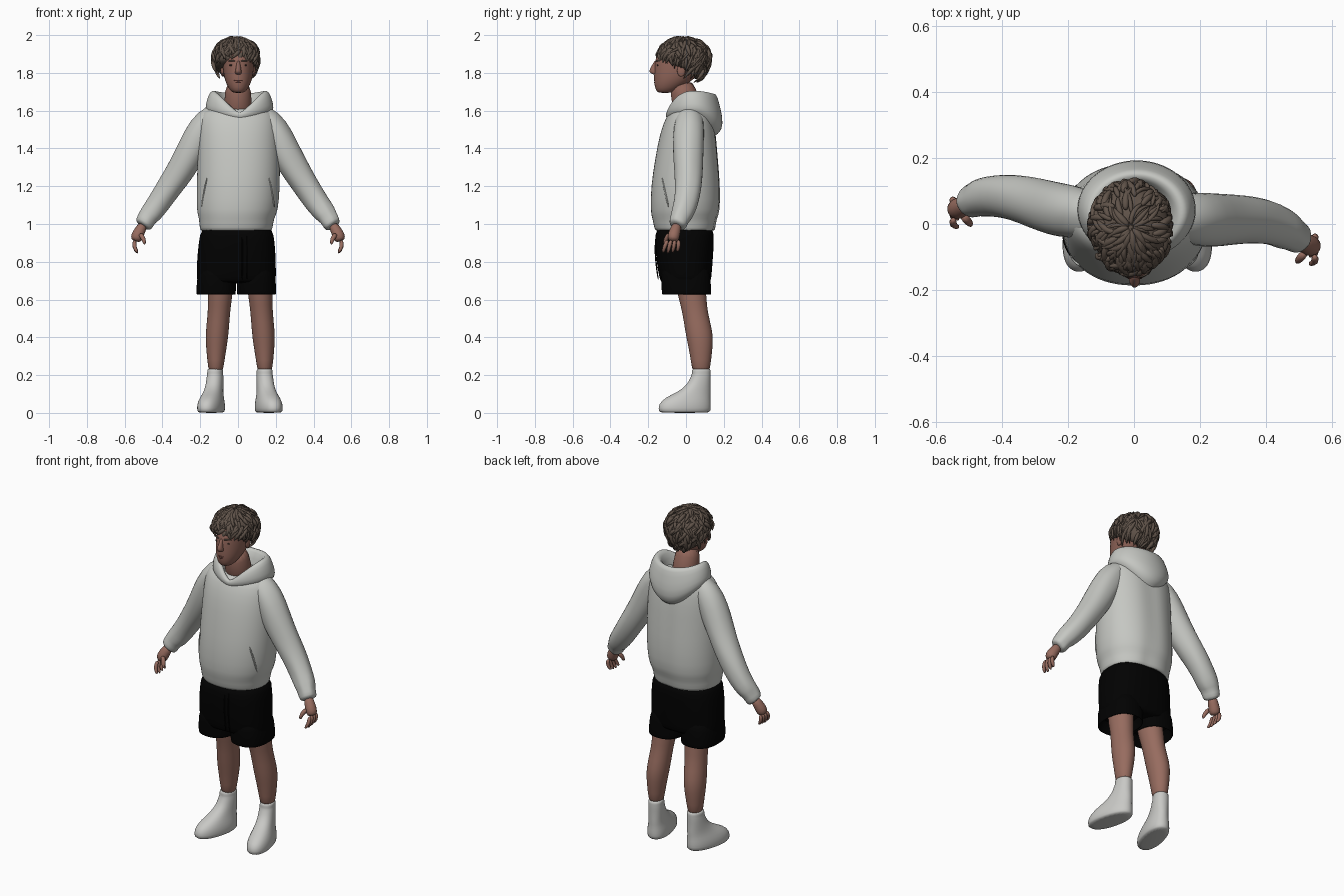
import bpy, bmesh, math, random
from mathutils import Vector

random.seed(4)
old = bpy.data.objects.get("Cube")
if old:
    bpy.data.objects.remove(old)


def material(name, rgb):
    m = bpy.data.materials.new(name)
    m.use_nodes = True
    m.diffuse_color = (*rgb, 1)
    node = m.node_tree.nodes["Principled BSDF"]
    node.inputs["Base Color"].default_value = (*rgb, 1)
    node.inputs["Roughness"].default_value = 0.8
    return m


FABRIC = material("hoodie_grey", (0.56, 0.57, 0.54))
SOCK = material("sock_white", (0.58, 0.58, 0.56))
BLACK = material("shorts_black", (0.0005, 0.0005, 0.0005))
SKIN = material("skin", (0.31, 0.15, 0.115))
FACE = material("face_skin", (0.28, 0.13, 0.1))
LIP = material("lip", (0.22, 0.085, 0.07))
HAIR = material("hair_brown", (0.115, 0.085, 0.066))
DARK = material("eye_dark", (0.04, 0.025, 0.02))


def loft(name, rings, mat, caps=True):
    """Skin a list of point rings (several lists of rings may share one mesh)."""
    groups = rings if isinstance(rings[0][0], list) else [rings]
    bm = bmesh.new()
    for group in groups:
        rows = [[bm.verts.new(p) for p in ring] for ring in group]
        n = len(rows[0])
        for a, b in zip(rows, rows[1:]):
            for i in range(n):
                j = (i + 1) % n
                bm.faces.new((a[i], a[j], b[j], b[i]))
        if caps:
            bm.faces.new(rows[0][::-1])
            bm.faces.new(rows[-1])
    bmesh.ops.recalc_face_normals(bm, faces=bm.faces)
    for f in bm.faces:
        f.smooth = True
    mesh = bpy.data.meshes.new(name)
    bm.to_mesh(mesh)
    bm.free()
    mesh.materials.append(mat)
    ob = bpy.data.objects.new(name, mesh)
    bpy.context.collection.objects.link(ob)
    sub = ob.modifiers.new("smooth", "SUBSURF")
    sub.levels = sub.render_levels = 1
    return ob


def oval(cx, cy, z, rx, ry, power=2.0, n=24):
    """Horizontal superellipse ring; angle zero faces the front."""
    pts = []
    for i in range(n):
        s, c = math.sin(math.tau * i / n), math.cos(math.tau * i / n)
        pts.append(Vector((cx + rx * math.copysign(abs(s) ** (2 / power), s),
                           cy - ry * math.copysign(abs(c) ** (2 / power), c), z)))
    return pts


def tube(path, radii, n=16, ref=(0, 1, 0), wobble=0.0):
    """Rings around a path with a radius for each point."""
    path = [Vector(p) for p in path]
    rings = []
    for k, p in enumerate(path):
        t = (path[min(k + 1, len(path) - 1)] - path[max(k - 1, 0)]).normalized()
        u = t.cross(Vector(ref)).normalized()
        v = u.cross(t)
        ring = []
        for i in range(n):
            a = math.tau * i / n
            r = radii[k] + random.uniform(-wobble, wobble)
            ring.append(p + u * r * math.cos(a) + v * r * math.sin(a))
        rings.append(ring)
    return rings


def blob(name, loc, size, mat):
    bpy.ops.mesh.primitive_uv_sphere_add(segments=20, ring_count=12, location=loc)
    ob = bpy.context.object
    ob.name, ob.scale = name, size
    ob.data.materials.append(mat)
    bpy.ops.object.shade_smooth()


# Hoodie body with ribbed hem and a shallow crease down the spine
body = [(-.008, 0, .98, .16, .13), (-.01, -.003, .958, .185, .155), (-.01, -.005, .975, .194, .164),
        (-.008, -.006, 1.035, .199, .173), (-.004, -.002, 1.06, .216, .187),
        (.002, 0, 1.2, .222, .187), (.004, .005, 1.35, .218, .168), (.002, .012, 1.48, .213, .151),
        (0, .02, 1.57, .205, .125), (0, .025, 1.61, .175, .1), (0, .03, 1.615, .1, .07)]
torso = [oval(*r, 2.15, 32) for r in body]
for p in [p for ring in torso for p in ring]:
    if p.y > 0:
        p.y -= .012 * math.exp(-((p.x - .02) / .03) ** 2)
loft("hoodie_body", torso, FABRIC)

# Sleeves: the arms reach back and forward by different amounts
arm_x = (.06, .13, .187, .24, .3, .36, .42, .465, .478, .498, .506)
arm_z = (1.59, 1.572, 1.505, 1.4, 1.29, 1.2, 1.11, 1.05, 1.035, .998, .988)
arm_r = (.05, .07, .083, .083, .077, .071, .065, .06, .051, .05, .038)
arm_y = {"right": (.03, .03, .035, .045, .065, .08, .087, .08, .075, .066, .062),
         "left": (.025, .022, .015, .012, .014, .014, .0, -.022, -.032, -.045, -.05)}
for side, s in (("right", -1), ("left", 1)):
    path = [(s * x, y, z) for x, y, z in zip(arm_x, arm_y[side], arm_z)]
    loft(side + "_sleeve", tube(path, arm_r, wobble=.004), FABRIC)
    loft(side + "_pocket_edge", tube([(s * .163, -.128, 1.25), (s * .18, -.113, 1.18), (s * .194, -.091, 1.08)],
                                     (.003, .006, .004), 8), FABRIC)

    # Hand: wrist and palm, four curled fingers and a thumb
    wrist = Vector((s * .5, arm_y[side][-1] + .004, 1.0))
    palm = wrist + Vector((s * .034, -.02, -.062))
    hand = [tube([wrist, wrist.lerp(palm, .5), palm, palm + Vector((s * .01, -.004, -.032))],
                 (.026, .029, .035, .027), 12)]
    for k in range(4):
        base = palm + Vector((s * .012, (k - 1.6) * .019, -.02))
        mid = base + Vector((s * .006, (k - 2) * .006 - .006, -.04))
        tip = mid + Vector((-s * .022, -.008, -.036 + .005 * abs(k - 1)))
        hand.append(tube([base, mid, tip], (.0125, .012, .008), 8))
    thumb = palm + Vector((-s * .014, -.02, .012))
    hand.append(tube([thumb, thumb + Vector((-s * .022, -.022, -.03)),
                      thumb + Vector((-s * .026, -.03, -.06))], (.016, .013, .008), 8, (1, 0, 0)))
    loft(side + "_hand", hand, SKIN)


# Hood lying on the shoulders: V at the front, rounded drop at the back
def hood_ring(rx, ry, cy, front, flank, back):
    ring = oval(.008, cy, 0, rx, ry, n=32)
    for p in ring:
        c = (cy - p.y) / ry
        p.z = flank + ((front - flank) * (1 - abs(p.x - .008) / rx) if c > 0 else (back - flank) * c * c)
    return ring


hood = [(.15, .11, .035, 1.53, 1.57, 1.46), (.182, .15, .045, 1.555, 1.6, 1.49),
        (.18, .152, .043, 1.575, 1.635, 1.57), (.165, .138, .036, 1.585, 1.685, 1.645),
        (.145, .125, .036, 1.585, 1.712, 1.695), (.115, .106, .026, 1.575, 1.7, 1.69),
        (.09, .088, .018, 1.55, 1.62, 1.6)]
loft("hood", [hood_ring(*r) for r in hood], FABRIC, caps=False)

# Shorts: hips, two open legs and the drawstring
hips = [(-.006, -.005, .99, .18, .145), (-.006, -.008, .95, .197, .158), (-.008, -.008, .85, .208, .154),
        (-.009, -.006, .76, .211, .145), (-.009, -.002, .7, .212, .136), (-.009, -.002, .685, .2, .128)]
loft("shorts_hips", [oval(*r, 2.5) for r in hips], BLACK)
for side, s in (("right", -1), ("left", 1)):
    leg = [(.1, -.004, .8, .09, .125), (.105, -.002, .72, .103, .132), (.107, .003, .64, .106, .132),
           (.107, .003, .622, .103, .13), (.107, .003, .64, .097, .124), (.1, .003, .72, .09, .115)]
    loft(side + "_shorts_leg", [oval(s * r[0] - .009, *r[1:], 2.5) for r in leg], BLACK)
    x = .035 + s * .013
    loft(side + "_drawstring", tube([(x, -.155, .95), (x, -.166, .88), (x, -.158, .78), (x, -.146, .7)],
                                    (.004,) * 4, 8), BLACK)

    # Bare leg and sock with the toes turned out
    shin = [(.1, .015, .74, .075, .085), (.107, .034, .61, .064, .075), (.113, .048, .53, .059, .067),
            (.122, .069, .43, .062, .074), (.126, .077, .36, .057, .067), (.129, .079, .28, .046, .054),
            (.13, .08, .2, .037, .045)]
    loft(side + "_leg", [oval(s * r[0] + .012, *r[1:], n=20) for r in shin], SKIN)
    foot = [(-.012, 0, .056, .13), (-.012, .006, .066, .142), (-.012, .045, .067, .143),
            (.004, .08, .057, .124), (.04, .11, .048, .09), (.067, .15, .045, .061),
            (.078, .2, .043, .052), (.079, .205, .041, .05), (.079, .23, .042, .051), (.079, .234, .035, .041)]
    rings = [oval(0, cy - .078, z, rx, ry, 2.2) for cy, z, rx, ry in foot]
    turn = s * math.radians(14)
    for p in [p for ring in rings for p in ring]:
        p.x, p.y = (s * .131 + .01 + p.x * math.cos(turn) - p.y * math.sin(turn),
                    .08 + p.x * math.sin(turn) + p.y * math.cos(turn))
    loft(side + "_sock", rings, SOCK)

# Head, neck and nose
skull = [(-.112, 1.693, .025, .033), (-.105, 1.706, .044, .055), (-.082, 1.74, .064, .087),
         (-.056, 1.78, .077, .114), (-.032, 1.83, .083, .136), (-.025, 1.88, .085, .138),
         (-.018, 1.93, .078, .12), (-.01, 1.96, .045, .07)]
loft("head", [oval(.002, *r, 2.1) for r in skull], FACE)
loft("neck", tube([(0, .025, 1.54), (0, -.003, 1.65), (0, -.028, 1.76)], (.08, .073, .069)), FACE)
nose = [(-.155, 1.868, .008, .01), (-.163, 1.84, .011, .018), (-.17, 1.812, .017, .028),
        (-.165, 1.797, .019, .025), (-.155, 1.79, .012, .012)]
loft("nose", [oval(.002, *r, n=12) for r in nose], FACE)

# Face details
blob("upper_lip", (.002, -.161, 1.76), (.024, .009, .006), LIP)
blob("lower_lip", (.002, -.16, 1.75), (.02, .009, .006), LIP)
for side, s in (("right", -1), ("left", 1)):
    blob(side + "_eye", (s * .033, -.149, 1.84), (.014, .006, .005), DARK)
    blob(side + "_ear", (s * .082, -.025, 1.812), (.01, .022, .032), FACE)
    loft(side + "_brow", tube([(s * .014, -.161, 1.861), (s * .034, -.155, 1.867), (s * .055, -.138, 1.86)],
                              (.004, .005, .003), 8), HAIR)


# Hair: a cap with a dipped nape, covered in tapered locks
def limit(az):
    """Polar angle of the hairline: short in front, long at the back."""
    c = math.cos(az)
    return math.radians(118 - 22 * c if c > 0 else 118 - 33 * c)


def hair_point(az, p, k=1.0):
    rz = .104 if p < math.pi / 2 else .145
    return Vector((-.01 + k * .12 * math.sin(p) * math.sin(az),
                   -.01 - k * .136 * math.sin(p) * math.cos(az),
                   1.88 + k * rz * math.cos(p)))


cap = [[hair_point(math.tau * i / 40, max(.03, limit(math.tau * i / 40) * j / 12), random.uniform(.95, 1.03))
        for i in range(40)] for j in range(13)]
loft("hair_cap", cap, HAIR)

locks = []
for i in range(260):
    az = random.uniform(0, math.tau)
    end = limit(az) * math.sqrt(random.uniform(.06, 1.1))
    start = max(.05, end - random.uniform(.4, .8))
    swirl, lift = random.uniform(-.7, .5), random.uniform(-.02, .11)
    path = [hair_point(az + swirl * t, start + (end - start) * t, 1 + lift * t * t + .035 * math.sin(4 * t))
            for t in (0, .25, .5, .75, 1)]
    size = random.uniform(.006, .014)
    outward = path[2] - Vector((-.01, -.01, 1.87))
    locks.append(tube(path, [size * f for f in (.6, 1, 1, .75, .1)], 6, outward))
loft("hair_locks", locks, HAIR)
